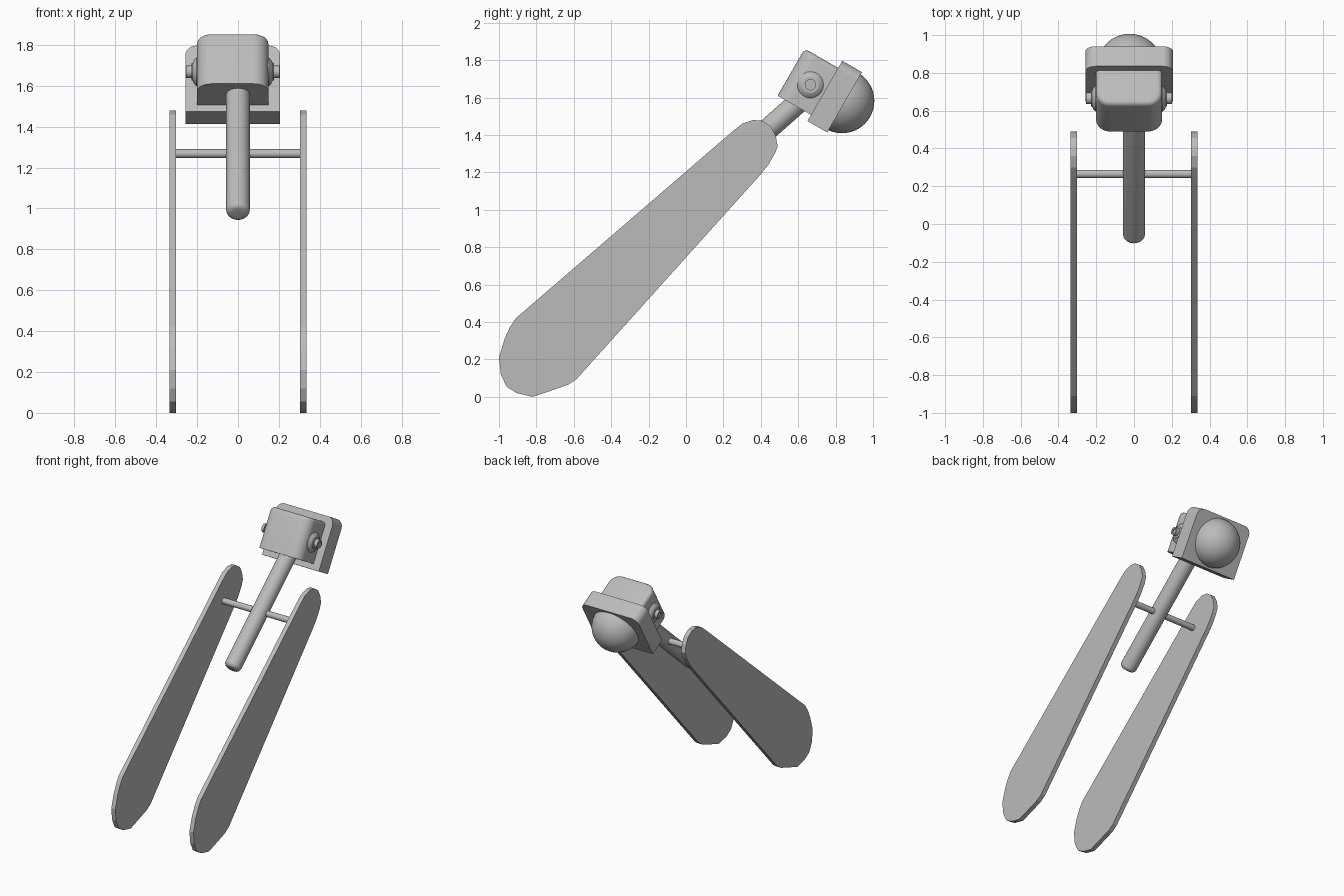
import bpy, bmesh
from math import radians, sin, cos, pi
from mathutils import Matrix, Vector

if "Cube" in bpy.data.objects:
    bpy.data.objects.remove(bpy.data.objects["Cube"])

grey = bpy.data.materials.new("mid grey")
grey.use_nodes = True
COLOUR = (0.5, 0.5, 0.5, 1)
grey.diffuse_color = COLOUR
grey.node_tree.nodes["Principled BSDF"].inputs["Base Color"].default_value = COLOUR

# Head frame: local y points out of the dome, local z up the tilted housing
HEAD = Matrix.Translation((-0.026, 0.795, 1.605)) @ Matrix.Rotation(radians(-30), 4, "X")


def finish(name, bm, matrix=Matrix(), smooth=True):
    bmesh.ops.recalc_face_normals(bm, faces=bm.faces)
    mesh = bpy.data.meshes.new(name)
    bm.transform(matrix)
    bm.to_mesh(mesh)
    bm.free()
    mesh.materials.append(grey)
    ob = bpy.data.objects.new(name, mesh)
    bpy.context.collection.objects.link(ob)
    if smooth:
        bpy.ops.object.select_all(action="DESELECT")
        ob.select_set(True)
        bpy.context.view_layer.objects.active = ob
        bpy.ops.object.shade_smooth_by_angle(angle=radians(35))
    return ob


def prism(points, depth):
    """Extrude a closed outline of 3D points along a vector."""
    bm = bmesh.new()
    face = bm.faces.new([bm.verts.new(p) for p in points])
    new = bmesh.ops.extrude_face_region(bm, geom=[face])["geom"]
    bmesh.ops.translate(bm, vec=depth, verts=[v for v in new if isinstance(v, bmesh.types.BMVert)])
    return bm


def lathe(profile, steps=32):
    """Spin (radius, height) points around z."""
    bm = bmesh.new()
    verts = [bm.verts.new((r, 0, h)) for r, h in profile]
    edges = [bm.edges.new(pair) for pair in zip(verts, verts[1:])]
    bmesh.ops.spin(bm, geom=verts + edges, cent=(0, 0, 0), axis=(0, 0, 1),
                   angle=2 * pi, steps=steps, use_merge=True)
    bmesh.ops.remove_doubles(bm, verts=bm.verts, dist=1e-5)
    return bm


def between(a, b):
    """Frame at a with z aimed at b."""
    a, b = Vector(a), Vector(b)
    return Matrix.Translation(a) @ (b - a).to_track_quat("Z", "Y").to_matrix().to_4x4()


def rounded_top(w, low, high, r, steps=8):
    """Outline with two square corners low and two round corners high."""
    arc = [(w - r + r * cos(a), high - r + r * sin(a))
           for a in (pi / 2 * i / steps for i in range(steps + 1))]
    return [(w, low)] + arc + [(-x, z) for x, z in reversed(arc)] + [(-w, low)]


# Long side blades
BLADE = [(-.91, .42), (.25, 1.42), (.30, 1.46), (.36, 1.48), (.41, 1.475), (.455, 1.445),
         (.48, 1.395), (.49, 1.34), (.475, 1.30), (.44, 1.24), (.40, 1.19), (-.585, .095),
         (-.63, .065), (-.73, .03), (-.82, 0), (-.905, .02), (-.96, .055), (-.99, .12),
         (-1, .21), (-.97, .31), (-.94, .375)]
for side, x in (("left", .303), ("right", -.336)):
    finish(side + "_blade", prism([(x, y, z) for y, z in BLADE], (.033, 0, 0)), smooth=False)

# Crossbar joining the blades
finish("crossbar", lathe([(0, 0), (.022, 0), (.022, .62), (0, .62)]),
       between((-.31, .265, 1.268), (.31, .265, 1.268)))

# Rod with a rounded lower end
tip = [(.028 + .03 * sin(a), .03 - .03 * cos(a)) for a in (pi / 2 * i / 6 for i in range(7))]
finish("rod", lathe([(0, 0)] + tip + [(.058, .99), (0, .99)]),
       between((0, -.076, .975), (0, .665, 1.632)))

# Back plate of the head
finish("head_plate", prism([(x, -.061, z) for x, z in rounded_top(.232, -.186, .186, .055)],
                           (0, .122, 0)), HEAD)

# Housing: round front corners, softened top edge
outline = rounded_top(.175, .05, .267, .075)
bm = prism([(x, -y, -.148) for x, y in outline], (0, 0, .29))
top = [e for e in bm.edges if all(v.co.z > .1 for v in e.verts)
       and not all(v.co.y > -.06 for v in e.verts)]
bmesh.ops.bevel(bm, geom=top, offset=.025, segments=4, profile=.5, affect="EDGES")
finish("head_housing", bm, HEAD)

# Dome on the back of the plate
bm = bmesh.new()
bmesh.ops.create_uvsphere(bm, u_segments=40, v_segments=24, radius=.173)
finish("rear_dome", bm, HEAD @ Matrix.Translation((.003, .045, 0)))

# Stepped pivot caps on both sides of the housing
CAP = [(0, -.02), (.07, -.02), (.07, .005), (.06, .016), (.043, .024), (.043, .03),
       (.03, .03), (.03, .056), (.018, .056), (.018, .048), (0, .048)]
for side, sign in (("left", 1), ("right", -1)):
    at = Vector((sign * .172, -.144, -.01))
    finish(side + "_pivot_cap", lathe(CAP), HEAD @ between(at, at + Vector((sign, 0, 0))))
